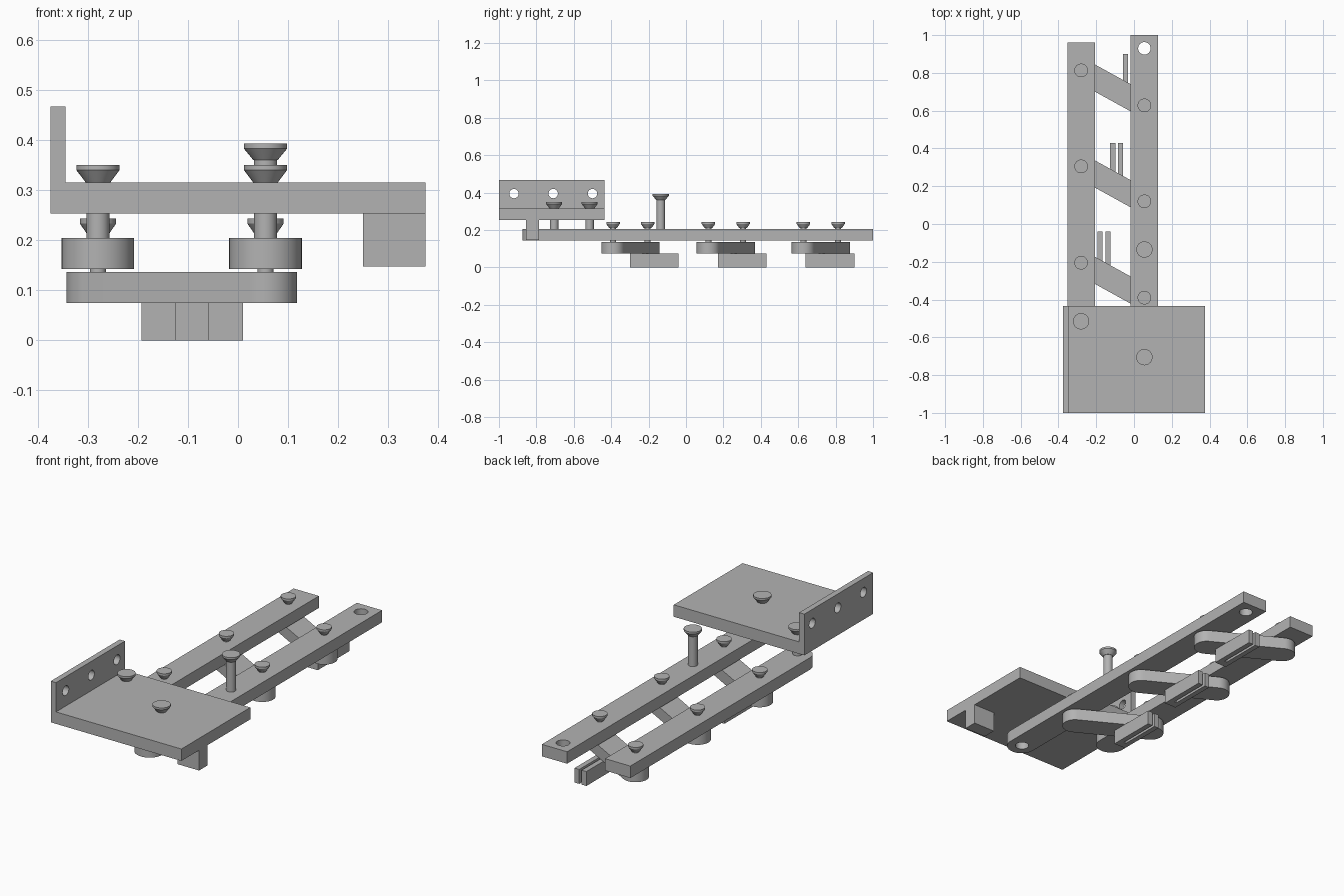
import bpy, bmesh, math
from mathutils import Vector

cube = bpy.data.objects.get("Cube")
if cube:
    bpy.data.objects.remove(cube, do_unlink=True)

grey = bpy.data.materials.new("light_grey")
grey.use_nodes = True
colour = (0.45, 0.45, 0.45, 1)
grey.diffuse_color = colour
grey.node_tree.nodes["Principled BSDF"].inputs["Base Color"].default_value = colour


def finish(bm, name):
    bmesh.ops.recalc_face_normals(bm, faces=bm.faces)
    mesh = bpy.data.meshes.new(name)
    bm.to_mesh(mesh)
    bm.free()
    mesh.materials.append(grey)
    obj = bpy.data.objects.new(name, mesh)
    bpy.context.collection.objects.link(obj)
    return obj


def activate(obj):
    bpy.ops.object.select_all(action='DESELECT')
    obj.select_set(True)
    bpy.context.view_layer.objects.active = obj


def smooth(obj):
    activate(obj)
    bpy.ops.object.shade_smooth_by_angle(angle=math.radians(30))


def prism(name, outline, z0, z1):
    """Extrude a flat outline upwards."""
    bm = bmesh.new()
    face = bm.faces.new([bm.verts.new((x, y, z0)) for x, y in outline])
    top = bmesh.ops.extrude_face_region(bm, geom=[face])["geom"]
    verts = [v for v in top if isinstance(v, bmesh.types.BMVert)]
    bmesh.ops.translate(bm, verts=verts, vec=(0, 0, z1 - z0))
    return finish(bm, name)


def box(name, x0, x1, y0, y1, z0, z1):
    return prism(name, [(x0, y0), (x1, y0), (x1, y1), (x0, y1)], z0, z1)


def arc(centre, r, start, steps=24):
    return [(centre[0] + r * math.cos(start + math.pi * i / steps),
             centre[1] + r * math.sin(start + math.pi * i / steps))
            for i in range(steps + 1)]


def lathe(name, x, y, profile, steps=32):
    """Revolve (radius, height) points around an upright axis."""
    bm = bmesh.new()
    rings = [[bm.verts.new((x + r * math.cos(math.tau * i / steps),
                            y + r * math.sin(math.tau * i / steps), z))
              for i in range(steps)] for r, z in profile]
    for low, high in zip(rings, rings[1:]):
        for i in range(steps):
            j = (i + 1) % steps
            bm.faces.new((low[i], low[j], high[j], high[i]))
    bm.faces.new(rings[0])
    bm.faces.new(rings[-1])
    obj = finish(bm, name)
    smooth(obj)
    return obj


def drill(obj, position, radius, axis='Z'):
    bpy.ops.mesh.primitive_cylinder_add(vertices=32, radius=radius, depth=0.2, location=position,
                                        rotation=(0, math.pi / 2 if axis == 'X' else 0, 0))
    cutter = bpy.context.object
    cutter.hide_render = True
    mod = obj.modifiers.new("hole", 'BOOLEAN')
    mod.operation = 'DIFFERENCE'
    mod.solver = 'EXACT'
    mod.object = cutter
    activate(obj)
    bpy.ops.object.modifier_apply(modifier=mod.name)
    bpy.data.objects.remove(cutter, do_unlink=True)


def bolt(name, x, y, bottom, top, shaft, head, depth):
    lathe(name, x, y, [(shaft, bottom), (shaft, top - depth), (head * 0.56, top - depth),
                       (head, top - 0.01), (head, top)])


LEFT, RIGHT = -0.28, 0.055

# Mounting plate with drilled flange and stop block
box("mounting_plate", -0.375, 0.375, -1, -0.435, 0.253, 0.315)
flange = box("plate_flange", -0.375, -0.345, -1, -0.435, 0.253, 0.467)
for y in (-0.92, -0.71, -0.5):
    drill(flange, (-0.36, y, 0.395), 0.025, 'X')
smooth(flange)
box("stop_block", 0.25, 0.375, -0.855, -0.785, 0.148, 0.253)


# Long bars, rounded at the front and square at the back
def bar(name, x, front, back):
    half = 0.0725
    outline = arc((x, front + half), half, math.pi) + [(x + half, back), (x - half, back)]
    return prism(name, outline, 0.143, 0.205)


short_bar = bar("short_bar", LEFT, -0.585, 0.96)
long_bar = bar("long_bar", RIGHT, -0.875, 1.0)
for y in (-0.8, 0.93):
    drill(long_bar, (RIGHT, y, 0.17), 0.033)
for obj in (short_bar, long_bar):
    smooth(obj)

# Plate bolts and the tall post bolt
bolt("plate_bolt_short", LEFT, -0.515, 0.15, 0.35, 0.023, 0.043, 0.035)
bolt("plate_bolt_long", RIGHT, -0.705, 0.15, 0.35, 0.023, 0.043, 0.035)
bolt("post_bolt", RIGHT, -0.135, 0.15, 0.393, 0.023, 0.043, 0.033)

# Slanted links, each with two pivots and a slotted finger
for n, (y, finger_x, finger_y) in enumerate([(-0.39, -0.159, -0.3),
                                             (0.12, -0.092, 0.17),
                                             (0.628, -0.024, 0.64)], 1):
    a, b = Vector((RIGHT, y)), Vector((LEFT, y + 0.185))
    d = b - a
    angle = math.atan2(d.y, d.x)
    link = prism(f"link_{n}", arc(b, 0.063, angle - math.pi / 2)
                 + arc(a, 0.063, angle + math.pi / 2), 0.075, 0.137)
    smooth(link)
    for side, p in (("right", a), ("left", b)):
        bolt(f"pivot_bolt_{n}_{side}", p.x, p.y, 0.12, 0.243, 0.016, 0.036, 0.033)
    w, s, back = 0.034, 0.007, finger_y + 0.26
    outline = [(-w, finger_y), (w, finger_y), (w, back), (s, back),
               (s, finger_y + 0.04), (-s, finger_y + 0.04), (-s, back), (-w, back)]
    prism(f"finger_{n}", [(finger_x + x, v) for x, v in outline], 0, 0.075)
